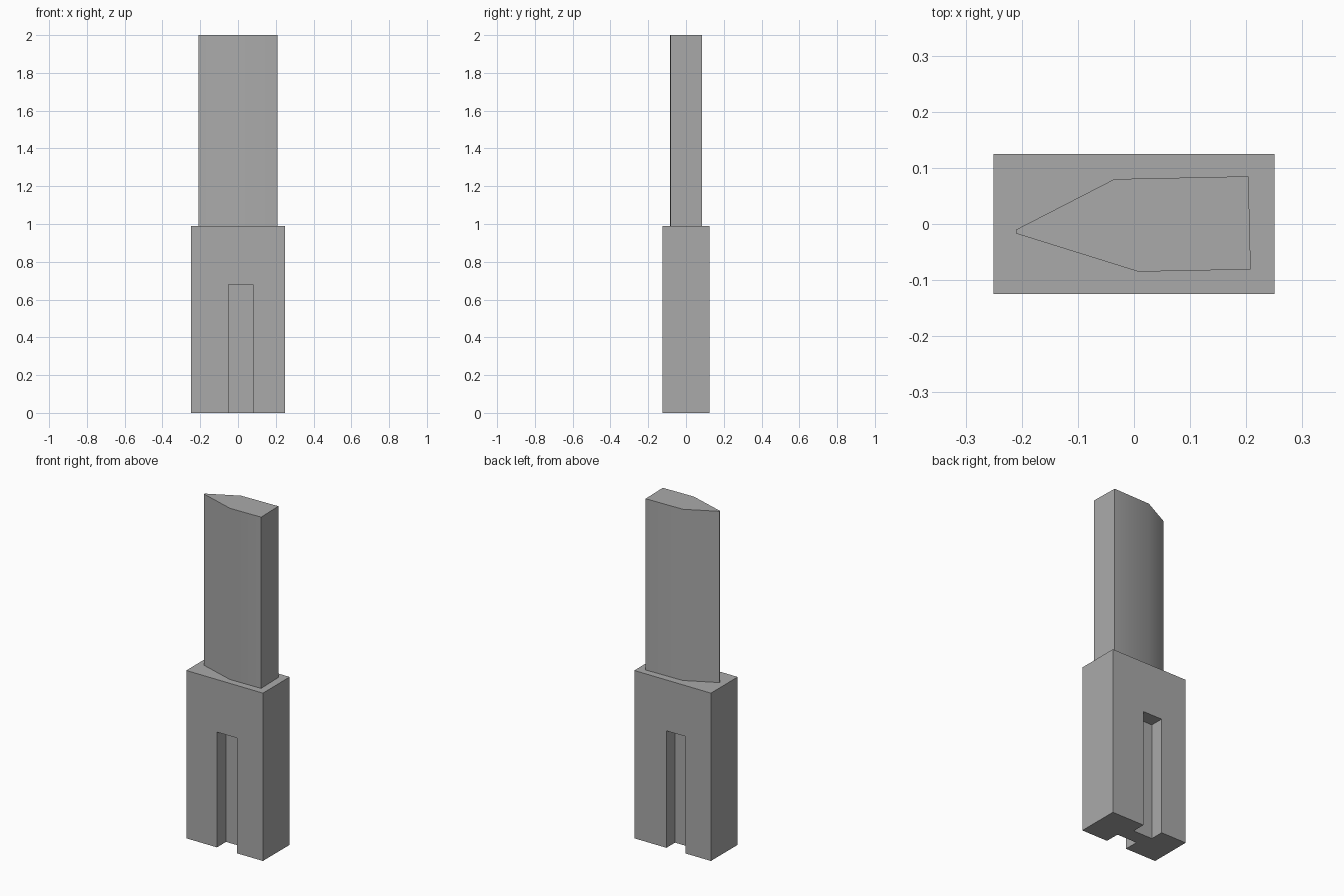
import bpy
import bmesh
import math

cube = bpy.data.objects.get("Cube")
if cube:
    bpy.data.objects.remove(cube, do_unlink=True)

grey = bpy.data.materials.new("plain grey")
grey.use_nodes = True
colour = (0.4, 0.4, 0.4, 1)
grey.diffuse_color = colour
grey.node_tree.nodes["Principled BSDF"].inputs["Base Color"].default_value = colour


def prism(name, outline, bottom, top):
    """Extrude a flat xy outline upwards."""
    bm = bmesh.new()
    face = bm.faces.new([bm.verts.new((x, y, bottom)) for x, y in outline])
    result = bmesh.ops.extrude_face_region(bm, geom=[face])
    verts = [g for g in result["geom"] if isinstance(g, bmesh.types.BMVert)]
    bmesh.ops.translate(bm, verts=verts, vec=(0, 0, top - bottom))
    bmesh.ops.recalc_face_normals(bm, faces=bm.faces)
    mesh = bpy.data.meshes.new(name)
    bm.to_mesh(mesh)
    bm.free()
    mesh.materials.append(grey)
    obj = bpy.data.objects.new(name, mesh)
    bpy.context.collection.objects.link(obj)
    return obj


def block(name, x0, x1, y0, y1, bottom, top):
    return prism(name, [(x0, y0), (x1, y0), (x1, y1), (x0, y1)], bottom, top)


def activate(obj):
    bpy.ops.object.select_all(action="DESELECT")
    obj.select_set(True)
    bpy.context.view_layer.objects.active = obj


# Handle with an open-bottomed slot in the front and in the back
handle = block("handle", -0.25, 0.25, -0.125, 0.125, 0, 0.99)
slots = [
    block("front_slot_cutter", -0.05, 0.08, -0.2, -0.04, -0.1, 0.68),
    block("back_slot_cutter", -0.085, 0.04, 0.045, 0.2, -0.1, 0.69),
]
activate(handle)
for slot in slots:
    slot.hide_render = True
    cut = handle.modifiers.new("slot", "BOOLEAN")
    cut.operation = "DIFFERENCE"
    cut.solver = "EXACT"
    cut.object = slot
    bpy.ops.object.modifier_apply(modifier=cut.name)
    bpy.data.objects.remove(slot, do_unlink=True)

# Blade with a narrow cutting edge and a flat spine
blade = prism("blade", [
    (-0.21, -0.01), (-0.21, -0.017), (0.008, -0.085),
    (0.208, -0.081), (0.204, 0.085), (-0.035, 0.08),
], 0.99, 2)
activate(blade)
bpy.ops.object.shade_smooth_by_angle(angle=math.radians(35))
